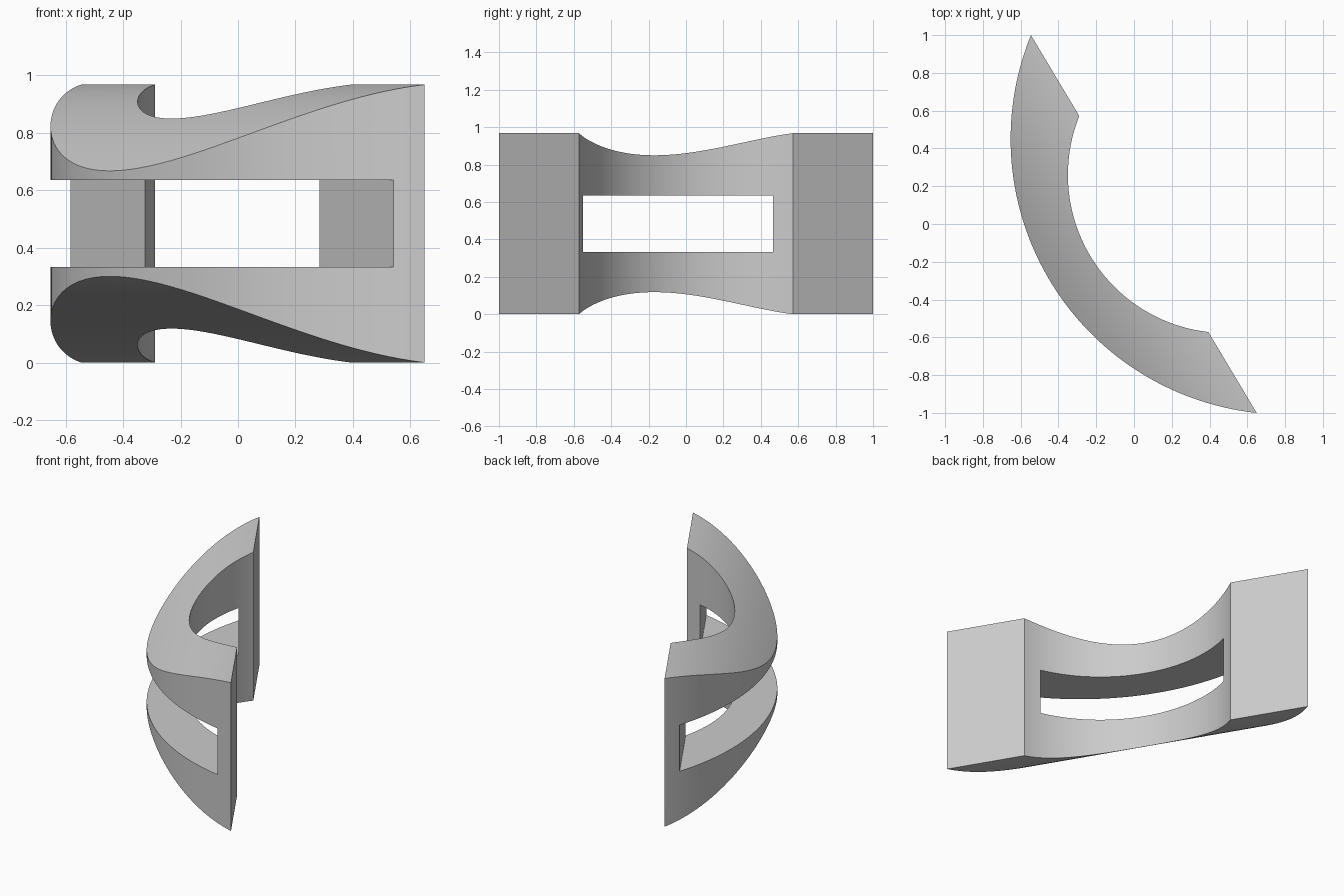
import bpy, bmesh, math
from mathutils import Matrix

if "Cube" in bpy.data.objects:
    bpy.data.objects.remove(bpy.data.objects["Cube"], do_unlink=True)

HEIGHT = 0.968
ANGLE = math.atan2(-2.0, 1.195)
PLACE = Matrix.Translation((0.052, 0, 0)) @ Matrix.Rotation(ANGLE, 4, 'Z')

grey = bpy.data.materials.new("plain grey")
grey.use_nodes = True
colour = (0.6, 0.6, 0.6, 1)
grey.diffuse_color = colour
grey.node_tree.nodes["Principled BSDF"].inputs["Base Color"].default_value = colour


def prism(name, points, offset):
    """Extrude a closed outline of 3D points by an offset."""
    bm = bmesh.new()
    face = bm.faces.new([bm.verts.new(p) for p in points])
    new = bmesh.ops.extrude_face_region(bm, geom=[face])["geom"]
    bmesh.ops.translate(bm, vec=offset,
                        verts=[v for v in new if isinstance(v, bmesh.types.BMVert)])
    bmesh.ops.recalc_face_normals(bm, faces=bm.faces)
    mesh = bpy.data.meshes.new(name)
    bm.to_mesh(mesh)
    bm.free()
    mesh.materials.append(grey)
    obj = bpy.data.objects.new(name, mesh)
    obj.matrix_world = PLACE
    bpy.context.collection.objects.link(obj)
    return obj


def arc(half_chord, sagitta, steps=80):
    """Bulge towards -y from a chord lying on the local x axis."""
    radius = (half_chord ** 2 + sagitta ** 2) / (2 * sagitta)
    centre = radius - sagitta
    span = math.atan2(half_chord, centre)
    angles = [span * (2 * i / steps - 1) for i in range(steps + 1)]
    return [(radius * math.sin(a), centre - radius * math.cos(a)) for a in angles]


def drop(depth):
    """How far the top edge dips at a depth from the end plane."""
    return 0.149 * depth + 0.633 * depth ** 2


# Crescent band seen from above, made over-tall for trimming
outline = arc(1.165, 0.581) + arc(0.666, 0.33)[::-1]
band = prism("curved_band", [(x, y, -0.3) for x, y in outline], (0, 0, 1.6))

# Tapering side profile that shapes the top and bottom surfaces
depths = [-0.05 + 0.7 * i / 48 for i in range(49)]
profile = [(-1.5, -d, HEIGHT - drop(d)) for d in depths]
profile += [(-1.5, -d, drop(d)) for d in reversed(depths)]
taper = prism("taper_cutter", profile, (3, 0, 0))

# Rectangular window through the middle of the band
window = [(-1.5, -0.084, 0.333), (-1.5, -0.8, 0.333),
          (-1.5, -0.8, 0.635), (-1.5, -0.084, 0.635)]
slot = prism("slot_cutter", window, (3, 0, 0))

bpy.context.view_layer.objects.active = band
for cutter, operation in ((taper, 'INTERSECT'), (slot, 'DIFFERENCE')):
    cutter.hide_render = True
    mod = band.modifiers.new(cutter.name, 'BOOLEAN')
    mod.operation = operation
    mod.solver = 'EXACT'
    mod.object = cutter
    bpy.ops.object.modifier_apply(modifier=mod.name)
    bpy.data.objects.remove(cutter, do_unlink=True)

# Smooth curves with crisp rims
bpy.ops.object.select_all(action='DESELECT')
band.select_set(True)
bpy.ops.object.shade_smooth_by_angle(angle=math.radians(25))
